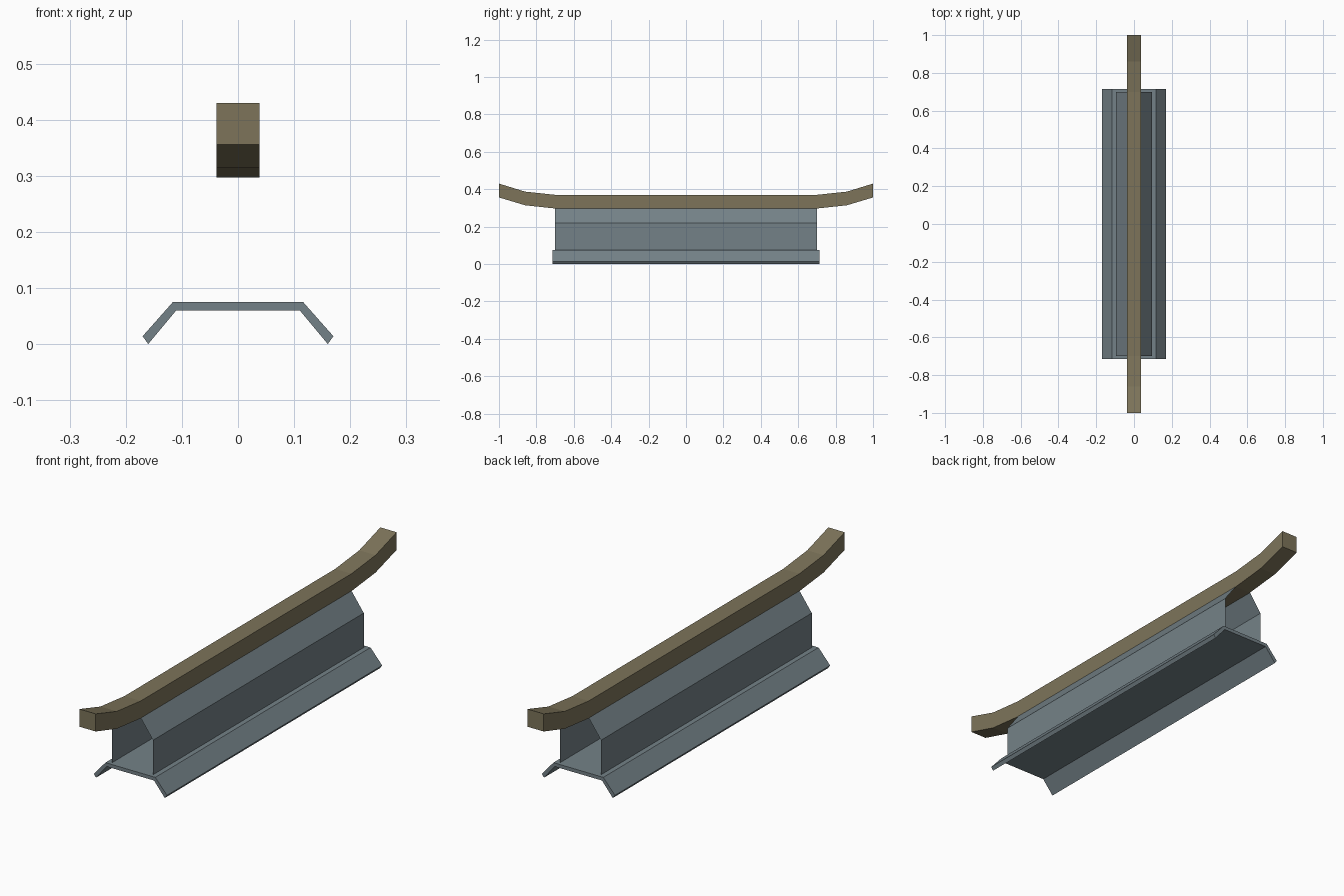
import bpy, bmesh
from mathutils import Vector

if "Cube" in bpy.data.objects:
    bpy.data.objects.remove(bpy.data.objects["Cube"])


def material(name, rgb):
    m = bpy.data.materials.new(name)
    m.diffuse_color = (*rgb, 1)
    m.use_nodes = True
    m.node_tree.nodes["Principled BSDF"].inputs["Base Color"].default_value = m.diffuse_color
    return m


steel = material("grey steel", (0.175, 0.222, 0.245))
wood = material("brown wood", (0.205, 0.175, 0.102))


def finish(name, bm, mat):
    me = bpy.data.meshes.new(name)
    bm.to_mesh(me)
    bm.free()
    me.materials.append(mat)
    ob = bpy.data.objects.new(name, me)
    bpy.context.collection.objects.link(ob)
    return ob


def prism(name, upper, lower, place, half, mat):
    """Extrude the strip between two matching profile lines from -half to half."""
    bm = bmesh.new()
    rings = []
    for u, l in zip(upper, lower):
        rings.append([bm.verts.new(place(*p, d))
                      for p, d in ((u, -half), (u, half), (l, half), (l, -half))])
    for a, b in zip(rings, rings[1:]):
        for i in range(4):
            j = (i + 1) % 4
            bm.faces.new((a[i], a[j], b[j], b[i]))
    bm.faces.new(rings[0])
    bm.faces.new(rings[-1])
    bmesh.ops.recalc_face_normals(bm, faces=bm.faces)
    return finish(name, bm, mat)


def mirrored(pts):
    return [(-a, z) for a, z in pts] + [(a, z) for a, z in reversed(pts)]


# Folded base plate with splayed flanges
prism("base_plate",
      mirrored([(0.17, 0.014), (0.116, 0.075)]),
      mirrored([(0.16, 0.0), (0.11, 0.06)]),
      lambda a, z, d: Vector((a, d, z)), 0.715, steel)

# Top rail with upswept ends
prism("top_rail",
      mirrored([(1.0, 0.43), (0.86, 0.387), (0.70, 0.37)]),
      mirrored([(1.0, 0.356), (0.86, 0.314), (0.70, 0.297)]),
      lambda a, z, d: Vector((d, a, z)), 0.038, wood)

# Thin sheet walls, open at both ends, leaning in under the rail
bm = bmesh.new()
wall = [(0.095, 0.075), (0.095, 0.22), (0.038, 0.298)]
for line in (wall, [(-x, z) for x, z in reversed(wall)]):
    cols = [[bm.verts.new((x, y, z)) for y in (-0.70, 0.70)] for x, z in line]
    for a, b in zip(cols, cols[1:]):
        bm.faces.new((a[0], a[1], b[1], b[0]))
finish("side_walls", bm, steel)
